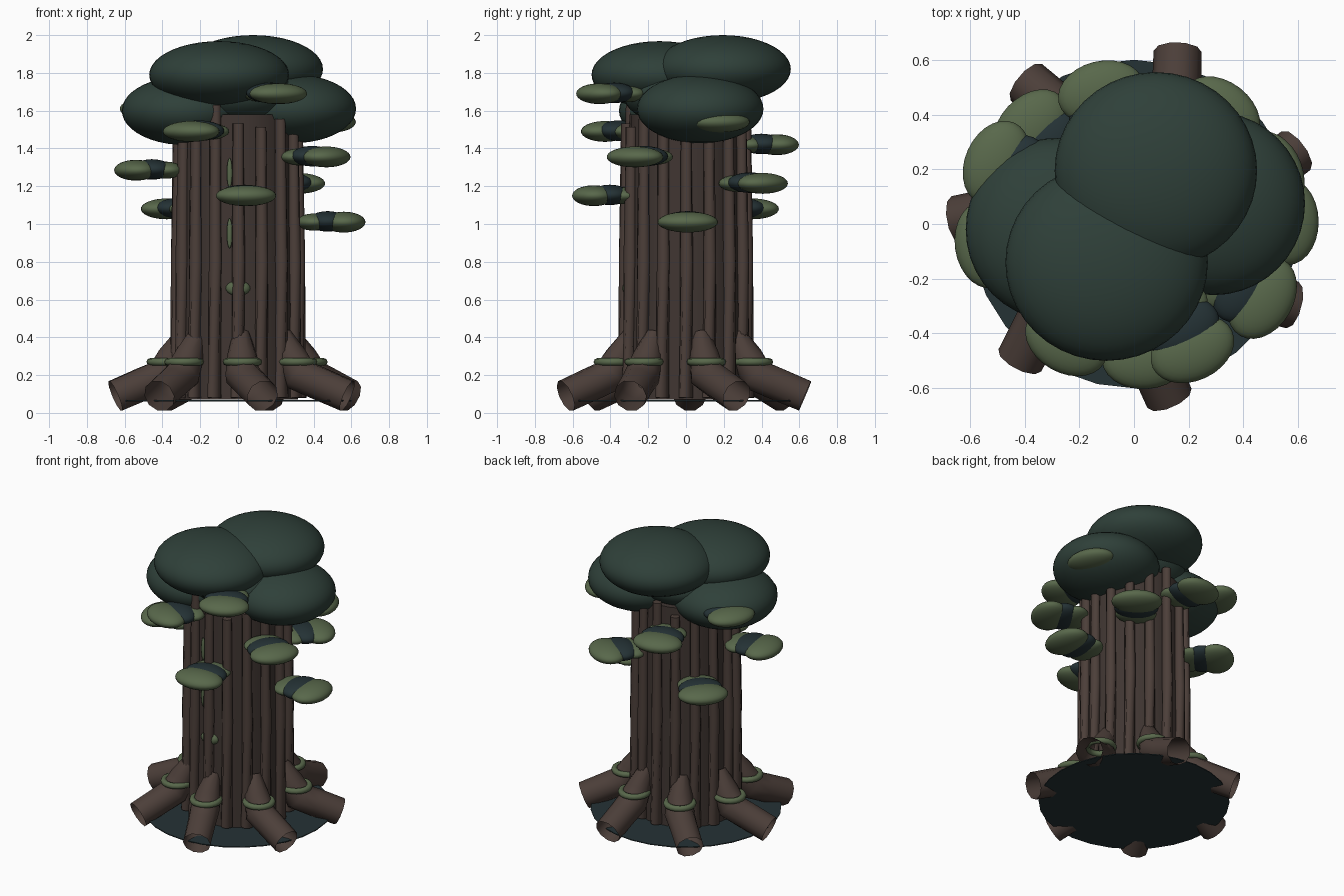
import bpy, bmesh, math, random
from mathutils import Vector, Matrix

if "Cube" in bpy.data.objects:
    bpy.data.objects.remove(bpy.data.objects["Cube"])

random.seed(4)


def material(name, rgb):
    m = bpy.data.materials.new(name)
    m.diffuse_color = (*rgb, 1)
    m.use_nodes = True
    m.node_tree.nodes["Principled BSDF"].inputs["Base Color"].default_value = m.diffuse_color
    return m


BARK = material("bark brown", (0.072, 0.049, 0.041))
CORE = material("inner bark brown", (0.050, 0.036, 0.031))
LEAF = material("dark canopy green", (0.028, 0.051, 0.041))
MOSS = material("moss green", (0.098, 0.138, 0.070))
TEAL = material("deep teal", (0.018, 0.032, 0.036))


def finish(name, bm, mat):
    bmesh.ops.recalc_face_normals(bm, faces=bm.faces)
    mesh = bpy.data.meshes.new(name)
    bm.to_mesh(mesh)
    bm.free()
    mesh.materials.append(mat)
    ob = bpy.data.objects.new(name, mesh)
    bpy.context.collection.objects.link(ob)
    bpy.ops.object.select_all(action='DESELECT')
    ob.select_set(True)
    bpy.context.view_layer.objects.active = ob
    bpy.ops.object.shade_smooth_by_angle(angle=math.radians(50))
    return ob


def polar(r, deg, z):
    a = math.radians(deg)
    return Vector((r * math.cos(a), r * math.sin(a), z))


def ellipsoid(name, centre, size, mat, turn=0, seg=28, rings=16):
    bm = bmesh.new()
    bmesh.ops.create_uvsphere(bm, u_segments=seg, v_segments=rings, radius=1)
    bm.transform(Matrix.Translation(centre)
                 @ Matrix.Rotation(math.radians(turn), 4, 'Z')
                 @ Matrix.Diagonal((*size, 1)))
    return finish(name, bm, mat)


def tube(name, points, radii, mat, sides=10, caps=False):
    """Loft round rings along a path."""
    bm = bmesh.new()
    loops = []
    for i, (p, r) in enumerate(zip(points, radii)):
        d = (points[min(i + 1, len(points) - 1)] - points[max(i - 1, 0)]).normalized()
        u = d.cross(Vector((0, 0, 1)))
        u = u.normalized() if u.length > 1e-3 else Vector((1, 0, 0))
        v = d.cross(u)
        loops.append([bm.verts.new(p + r * (u * math.cos(t) + v * math.sin(t)))
                      for t in (2 * math.pi * k / sides for k in range(sides))])
    for a, b in zip(loops, loops[1:]):
        for k in range(sides):
            n = (k + 1) % sides
            bm.faces.new((a[k], a[n], b[n], b[k]))
    if caps:
        bm.faces.new(loops[0])
        bm.faces.new(loops[-1])
    return finish(name, bm, mat)


def torus(name, centre, major, minor, mat, seg=20, sides=8):
    bm = bmesh.new()
    rows = []
    for i in range(seg):
        a = 360 * i / seg
        rows.append([bm.verts.new(centre + polar(major + minor * math.cos(t), a, minor * math.sin(t)))
                     for t in (2 * math.pi * k / sides for k in range(sides))])
    for i in range(seg):
        a, b = rows[i], rows[(i + 1) % seg]
        for k in range(sides):
            n = (k + 1) % sides
            bm.faces.new((a[k], b[k], b[n], a[n]))
    return finish(name, bm, mat)


# Ground disc
tube("ground_disc", [Vector((0, 0, 0.061)), Vector((0, 0, 0.067))], [0.6, 0.6], TEAL, 28, True)

# Trunk core with a ring of upright bark columns
tube("trunk_core", [Vector((0, 0, 0.07)), Vector((0, 0, 1.58))], [0.318, 0.30], CORE, 24, True)
for i in range(16):
    a = 270 + 22.5 * i
    top = random.uniform(1.50, 1.64)
    tube(f"bark_column_{i}", [polar(0.325, a, 0.08), polar(0.322, a + 0.5, 0.8), polar(0.315, a, top)],
         [0.038, 0.035, 0.029], BARK, 10, True)

# Hollow flared roots with moss collars
for i in range(7):
    a = 273.5 + i * 360 / 7
    bend, tip = polar(0.40, a, 0.20), polar(0.65, a + 8, 0.09)
    path = [polar(0.29, a, 0.42), polar(0.35, a, 0.30), bend, bend.lerp(tip, 0.4), tip]
    tube(f"root_{i}", path, [0.045, 0.08, 0.095, 0.09, 0.088], BARK, 10)
    torus(f"root_moss_{i}", polar(0.385, a, 0.27), 0.085, 0.020, MOSS)

# Canopy masses
canopy = [((-0.10, -0.14, 1.79), (0.37, 0.36, 0.178)),
          ((0.08, 0.195, 1.82), (0.37, 0.36, 0.18)),
          ((0.29, 0.075, 1.61), (0.335, 0.335, 0.182)),
          ((-0.28, -0.02, 1.60), (0.335, 0.335, 0.182)),
          ((0.0, 0.0, 1.68), (0.33, 0.33, 0.165))]
for i, (c, s) in enumerate(canopy):
    ellipsoid(f"canopy_{i}", c, s, LEAF, 0, 40, 22)

# Shelf foliage: angle, height, outer reach
shelves = [(275, 1.15, 0.605), (295, 1.69, 0.62), (240, 1.49, 0.61), (330, 1.355, 0.655),
           (1, 1.01, 0.675), (20, 1.54, 0.65), (188, 1.285, 0.66), (137, 1.08, 0.63),
           (52, 1.215, 0.63), (104, 1.42, 0.61), (156, 1.61, 0.665)]
for i, (a, z, reach) in enumerate(shelves):
    ellipsoid(f"shelf_tip_{i}", polar(reach - 0.115, a, z), (0.115, 0.16, 0.055), MOSS, a)
    ellipsoid(f"shelf_middle_{i}", polar(reach - 0.20, a, z + 0.004), (0.105, 0.14, 0.054), TEAL, a)
    ellipsoid(f"shelf_base_{i}", polar(reach - 0.275, a, z), (0.09, 0.13, 0.045), MOSS, a)

# Moss growing in the gaps between columns
ellipsoid("trunk_moss_patch", polar(0.31, 270, 0.66), (0.03, 0.065, 0.04), MOSS, 270, 16, 10)
for i, (a, z) in enumerate([(262, 1.27), (262, 0.95)]):
    ellipsoid(f"trunk_moss_strip_{i}", polar(0.32, a, z), (0.012, 0.015, 0.08), MOSS, a, 12, 8)
